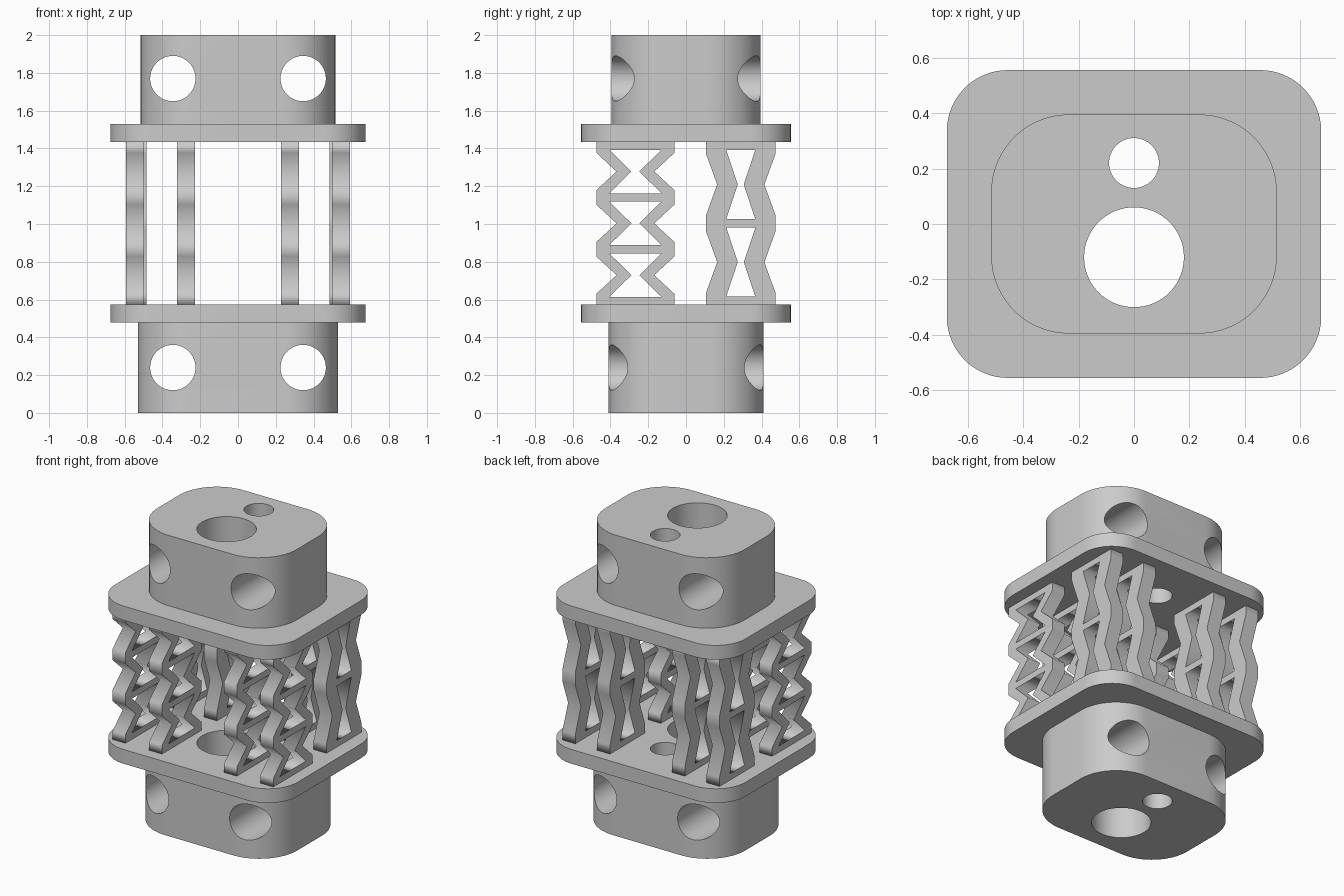
import bpy
import bmesh
from math import cos, sin, pi, radians
from mathutils import Matrix

if "Cube" in bpy.data.objects:
    bpy.data.objects.remove(bpy.data.objects["Cube"], do_unlink=True)

grey = bpy.data.materials.new("plain_grey")
grey.use_nodes = True
GREY = (0.6, 0.6, 0.6, 1)
grey.diffuse_color = GREY
grey.node_tree.nodes["Principled BSDF"].inputs["Base Color"].default_value = GREY


def circle(cx, cy, r, n=64):
    return [(cx + r * cos(2 * pi * i / n), cy + r * sin(2 * pi * i / n)) for i in range(n)]


def rounded_rect(hx, hy, r, n=16):
    points = []
    for k, (sx, sy) in enumerate([(1, 1), (-1, 1), (-1, -1), (1, -1)]):
        for i in range(n + 1):
            a = pi / 2 * (k + i / n)
            points.append((sx * (hx - r) + r * cos(a), sy * (hy - r) + r * sin(a)))
    return points


def extruded_mesh(name, loops, depth):
    """Fill an outline with holes, thicken it, and return a closed mesh."""
    curve = bpy.data.curves.new(name, "CURVE")
    curve.dimensions = "2D"
    curve.fill_mode = "BOTH"
    curve.extrude = depth / 2
    for loop in loops:
        spline = curve.splines.new("POLY")
        spline.points.add(len(loop) - 1)
        for p, (x, y) in zip(spline.points, loop):
            p.co = (x, y, 0, 1)
        spline.use_cyclic_u = True
    temp = bpy.data.objects.new(name, curve)
    bpy.context.collection.objects.link(temp)
    depsgraph = bpy.context.evaluated_depsgraph_get()
    mesh = bpy.data.meshes.new_from_object(temp.evaluated_get(depsgraph))
    bpy.data.objects.remove(temp)
    bpy.data.curves.remove(curve)
    bm = bmesh.new()
    bm.from_mesh(mesh)
    bmesh.ops.remove_doubles(bm, verts=bm.verts, dist=0.0005)
    bmesh.ops.recalc_face_normals(bm, faces=bm.faces)
    bm.to_mesh(mesh)
    bm.free()
    mesh.name = name
    mesh.materials.clear()
    mesh.materials.append(grey)
    return mesh


def add_object(name, mesh, location, rotation=(0, 0, 0)):
    obj = bpy.data.objects.new(name, mesh)
    obj.location = location
    obj.rotation_euler = rotation
    bpy.context.collection.objects.link(obj)
    return obj


def smooth(obj):
    bpy.ops.object.select_all(action="DESELECT")
    obj.select_set(True)
    bpy.context.view_layer.objects.active = obj
    bpy.ops.object.shade_smooth_by_angle(angle=radians(30))


# Vertical bores shared by blocks and plates
bores = [circle(0, -0.12, 0.18), circle(0, 0.22, 0.09)]

# Flange plates
for name, z in [("lower_plate", 0.525), ("upper_plate", 1.4825)]:
    outline = rounded_rect(0.675, 0.555, 0.22)
    smooth(add_object(name, extruded_mesh(name, [outline] + bores, 0.095), (0, 0, z)))

# End blocks, each drilled front to back by two cross holes
for name, hx, hy, z0, z1, hole_z in [("lower_block", 0.53, 0.41, 0, 0.478, 0.24),
                                     ("upper_block", 0.515, 0.395, 1.53, 2.0, 1.77)]:
    outline = rounded_rect(hx, hy, 0.28)
    block = add_object(name, extruded_mesh(name, [outline] + bores, z1 - z0),
                       (0, 0, (z0 + z1) / 2))
    bm = bmesh.new()
    for x in (-0.345, 0.345):
        bmesh.ops.create_cone(bm, cap_ends=True, segments=64, radius1=0.12, radius2=0.12,
                              depth=2, matrix=Matrix.Translation((x, 0, hole_z))
                              @ Matrix.Rotation(pi / 2, 4, "X"))
    cutter_mesh = bpy.data.meshes.new("cross_holes")
    bm.to_mesh(cutter_mesh)
    bm.free()
    cutter_mesh.materials.append(grey)
    cutter = add_object("cross_holes", cutter_mesh, (0, 0, 0))
    cutter.hide_render = True
    cut = block.modifiers.new("cross_holes", "BOOLEAN")
    cut.operation = "DIFFERENCE"
    cut.solver = "EXACT"
    cut.object = cutter
    bpy.ops.object.select_all(action="DESELECT")
    block.select_set(True)
    bpy.context.view_layer.objects.active = block
    bpy.ops.object.modifier_apply(modifier=cut.name)
    bpy.data.objects.remove(cutter)
    smooth(block)


def waisted_lattice(name, cells, half, waist, void_half, void_neck, bar, flat, depth):
    """Zigzag-sided column of stacked cells, each with a bow-tie opening."""
    bottom, top = 0.57, 1.437
    first, last = bottom + bar / 2, top - bar / 2
    pitch = (last - first) / cells
    side, voids = [(half, bottom)], []
    for i in range(cells):
        low, high = first + i * pitch, first + (i + 1) * pitch
        mid = (low + high) / 2
        side += [(half, low + flat), (waist, mid), (half, high - flat)]
        a, b = low + bar / 2, high - bar / 2
        voids.append([(-void_half, a), (void_half, a), (void_neck, mid),
                      (void_half, b), (-void_half, b), (-void_neck, mid)])
    side.append((half, top))
    outline = side + [(-y, z) for y, z in reversed(side)]
    return extruded_mesh(name, [outline] + voids, depth)


# Lattice columns: three soft cells in front, two stiff cells behind
front = waisted_lattice("front_lattice", 3, 0.207, 0.1, 0.138, 0.021, 0.044, 0.038, 0.095)
back = waisted_lattice("back_lattice", 2, 0.185, 0.125, 0.077, 0.016, 0.045, 0.04, 0.095)
upright = (pi / 2, 0, pi / 2)
for sign, side in [(1, "left"), (-1, "right")]:
    for place, x_front, x_back in [("outer", 0.546, 0.533), ("inner", 0.276, 0.276)]:
        add_object(f"front_{side}_{place}_lattice", front, (sign * x_front, -0.268, 0), upright)
        add_object(f"back_{side}_{place}_lattice", back, (sign * x_back, 0.29, 0), upright)
